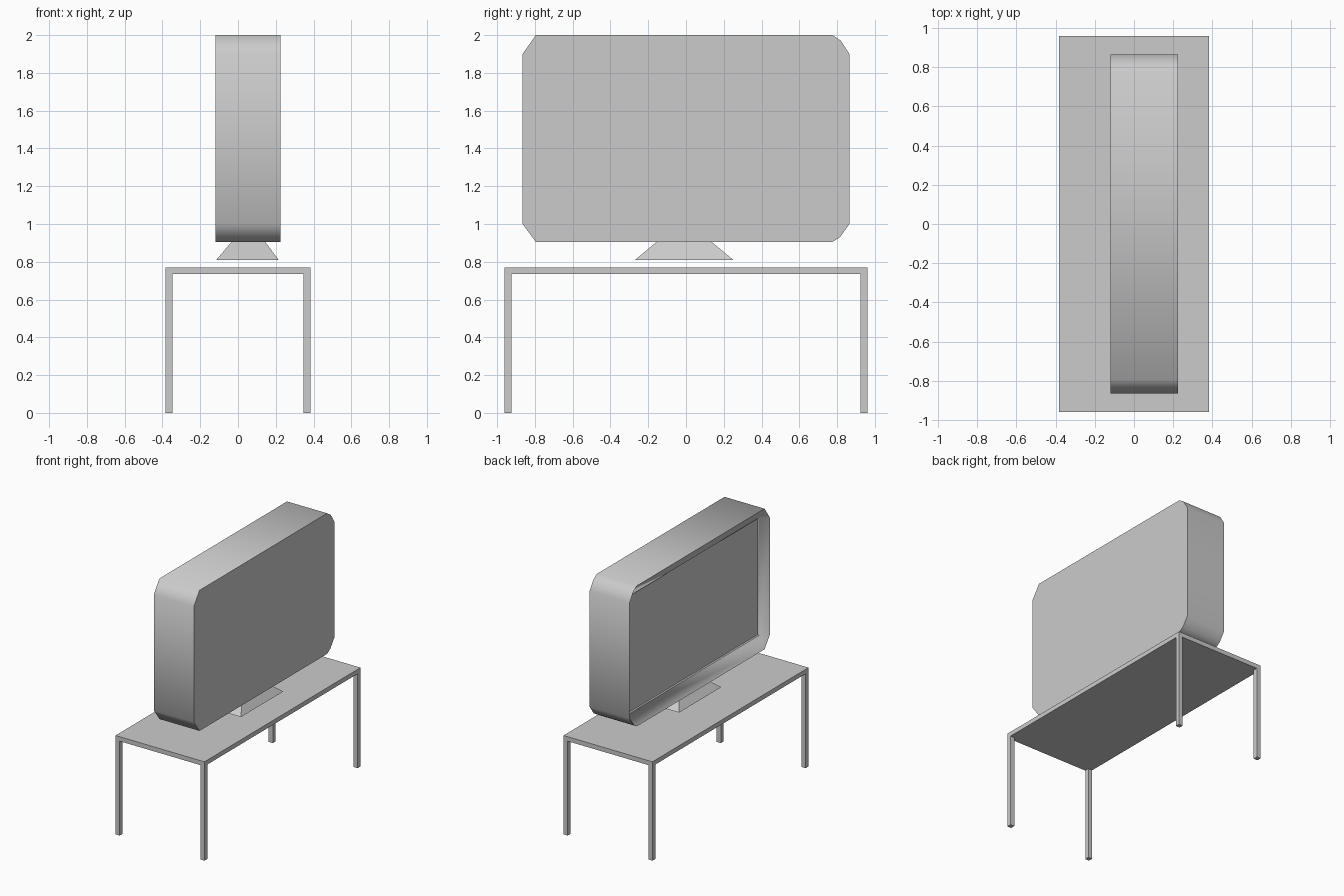
import bpy, bmesh, math

if "Cube" in bpy.data.objects:
    bpy.data.objects.remove(bpy.data.objects["Cube"])


def make_object(name, bm, smooth=None):
    bmesh.ops.recalc_face_normals(bm, faces=bm.faces)
    mesh = bpy.data.meshes.new(name)
    bm.to_mesh(mesh)
    bm.free()
    obj = bpy.data.objects.new(name, mesh)
    bpy.context.collection.objects.link(obj)
    if smooth:
        bpy.context.view_layer.objects.active = obj
        obj.select_set(True)
        bpy.ops.object.shade_smooth_by_angle(angle=math.radians(smooth))
        obj.select_set(False)
    return obj


def box(name, lo, hi):
    bm = bmesh.new()
    bmesh.ops.create_cube(bm, size=1)
    for v in bm.verts:
        for i in range(3):
            v.co[i] = (lo[i] + hi[i]) / 2 + v.co[i] * (hi[i] - lo[i])
    return make_object(name, bm)


def loft(name, rings, smooth=None):
    """Skin rings of equal point count and cap both ends."""
    bm = bmesh.new()
    loops = [[bm.verts.new(p) for p in ring] for ring in rings]
    for a, b in zip(loops, loops[1:]):
        n = len(a)
        for i in range(n):
            j = (i + 1) % n
            bm.faces.new((a[i], a[j], b[j], b[i]))
    bm.faces.new(loops[0])
    bm.faces.new(loops[-1])
    return make_object(name, bm, smooth)


# Table: top and four square legs
X, Y, TOP, T = 0.383, 0.96, 0.77, 0.035
box("table_top", (-X, -Y, TOP - T), (X, Y, TOP))
for sx, side in ((-1, "left"), (1, "right")):
    for sy, end in ((-1, "front"), (1, "back")):
        cx, cy = sx * (X - T / 2), sy * (Y - T / 2)
        box(f"table_leg_{end}_{side}", (cx - T / 2, cy - T / 2, 0),
            (cx + T / 2, cy + T / 2, TOP - T))

# Screen stand: a flared foot
loft("screen_stand", [
    [(-0.115, -0.27, 0.81), (0.215, -0.27, 0.81), (0.215, 0.25, 0.81), (-0.115, 0.25, 0.81)],
    [(-0.03, -0.15, 0.91), (0.14, -0.15, 0.91), (0.14, 0.13, 0.91), (-0.03, 0.13, 0.91)],
])

# Screen housing: chamfered outline, sloped bezel and recessed display
outline = [(-0.795, 0.905), (0.775, 0.905), (0.815, 0.93), (0.865, 1.0),
           (0.865, 1.9), (0.82, 1.97), (0.775, 2.0), (-0.795, 2.0),
           (-0.865, 1.9), (-0.865, 1.0)]
bezel = [(max(-0.81, min(0.81, y)), max(0.995, min(1.91, z))) for y, z in outline]
# pull the chamfer points into square corners
bezel = [(math.copysign(0.81, y), 0.995 if z < 1.45 else 1.91) for y, z in bezel]


def ring(points, x):
    return [(x, y, z) for y, z in points]


bm = bmesh.new()
back = [bm.verts.new(p) for p in ring(outline, 0.225)]
rim = [bm.verts.new(p) for p in ring(outline, -0.12)]
corners = {}
for x in (-0.065, -0.05):
    for p in bezel:
        corners.setdefault((x, p), None)
for x, p in corners:
    corners[(x, p)] = bm.verts.new((x, *p))
n = len(outline)
bm.faces.new(back)
for i in range(n):
    j = (i + 1) % n
    bm.faces.new((back[i], back[j], rim[j], rim[i]))
    a, b = corners[(-0.065, bezel[i])], corners[(-0.065, bezel[j])]
    if a is b:
        bm.faces.new((rim[i], rim[j], a))
    else:
        c, d = corners[(-0.05, bezel[i])], corners[(-0.05, bezel[j])]
        bm.faces.new((rim[i], rim[j], b, a))
        bm.faces.new((a, b, d, c))
bm.faces.new([corners[(-0.05, p)] for p in dict.fromkeys(bezel)])
make_object("screen_housing", bm, 58)
